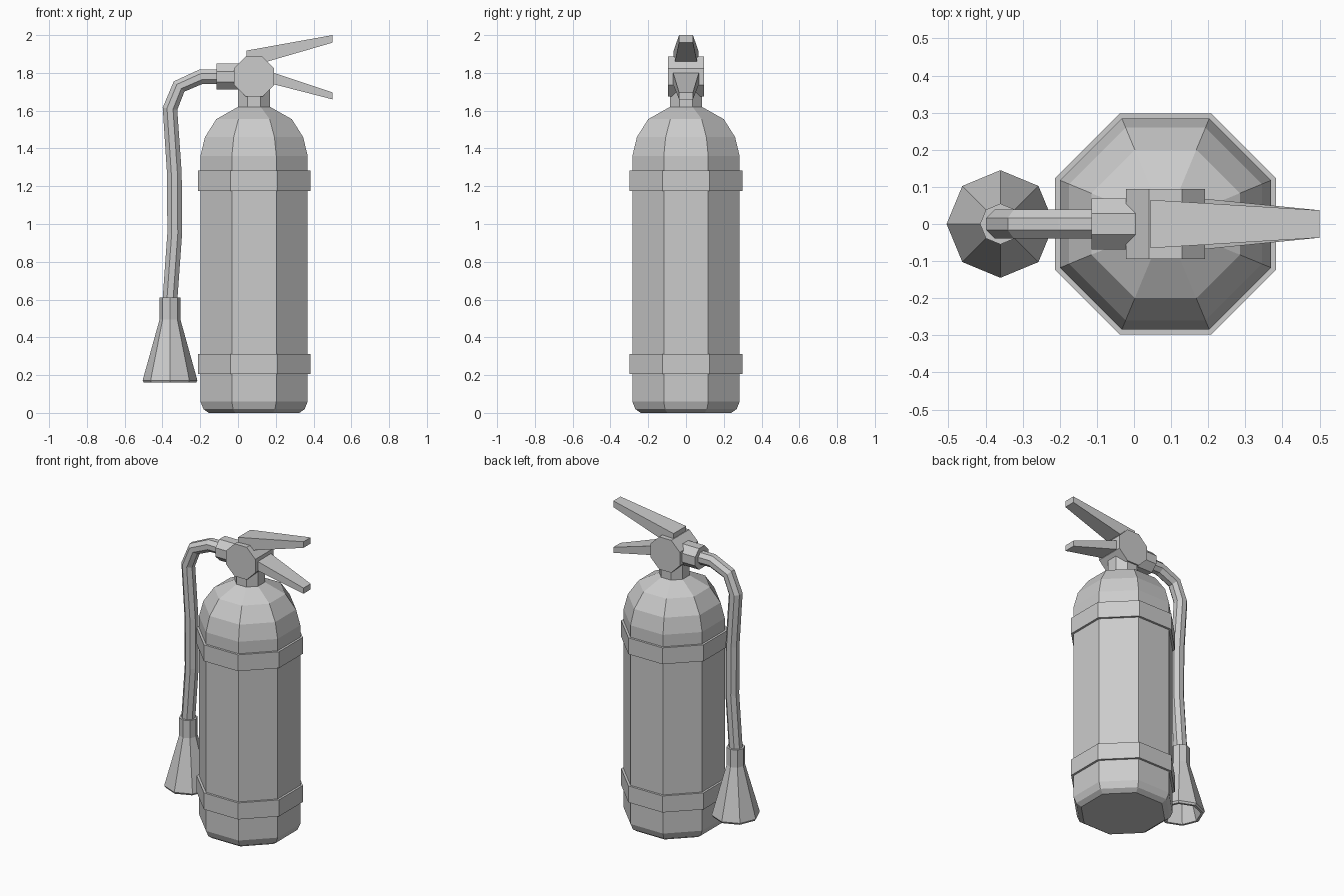
import bpy
import math
from mathutils import Vector

cube = bpy.data.objects.get("Cube")
if cube:
    bpy.data.objects.remove(cube, do_unlink=True)

grey = bpy.data.materials.new("plain grey")
grey.use_nodes = True
colour = (0.6, 0.6, 0.6, 1)
grey.diffuse_color = colour
grey.node_tree.nodes["Principled BSDF"].inputs["Base Color"].default_value = colour

SIDES = 8
FLAT = 1 / math.cos(math.pi / SIDES)  # flat-to-flat radius to corner radius
BODY_X = 0.085
HEAD_Z = 1.78
NOZZLE_X = -0.36


def add_mesh(name, verts, faces):
    mesh = bpy.data.meshes.new(name)
    mesh.from_pydata(verts, [], faces)
    mesh.materials.append(grey)
    obj = bpy.data.objects.new(name, mesh)
    bpy.context.collection.objects.link(obj)
    return obj


def loft(name, rings):
    """Skin a list of equal rings and close both ends."""
    n = len(rings[0])
    verts = [v for ring in rings for v in ring]
    faces = [tuple(reversed(range(n))), tuple(range(len(verts) - n, len(verts)))]
    for r in range(len(rings) - 1):
        for i in range(n):
            j = (i + 1) % n
            faces.append((r * n + i, r * n + j, r * n + n + j, r * n + n + i))
    return add_mesh(name, verts, faces)


def ring(centre, u, v, radius, turn=0.5):
    """Octagon around centre in the plane of u and v."""
    angles = [2 * math.pi * (i + turn) / SIDES for i in range(SIDES)]
    return [Vector(centre) + radius * (math.cos(a) * Vector(u) + math.sin(a) * Vector(v))
            for a in angles]


X, Y, Z = Vector((1, 0, 0)), Vector((0, 1, 0)), Vector((0, 0, 1))


def lathe(name, x, profile, turn=0.5):
    scale = FLAT if turn else 1
    return loft(name, [ring((x, 0, z), X, Y, r * scale, turn) for r, z in profile])


# Tank with domed shoulder, neck and two straps
lathe("tank", BODY_X, [(0.24, 0), (0.268, 0.02), (0.284, 0.06), (0.284, 1.36),
                       (0.26, 1.46), (0.2, 1.555), (0.085, 1.62)])
lathe("neck", BODY_X, [(0.085, 1.61), (0.085, 1.72)])
for name, low, high in (("lower_strap", 0.205, 0.313), ("upper_strap", 1.175, 1.282)):
    lathe(name, BODY_X, [(0.298, low), (0.298, high)])

# Valve head facing front and hose connector facing sideways
loft("valve_head", [ring((BODY_X, y, HEAD_Z), Z, X, 0.106 * FLAT) for y in (-0.094, 0.094)])
loft("hose_connector", [ring((x, 0, HEAD_Z), Y, Z, 0.069 * FLAT) for x in (-0.115, 0.01)])

# Hose swept along a bent path
path = [Vector((x, 0, z)) for x, z in ((-0.1, 1.78), (-0.195, 1.78), (-0.312, 1.728),
                                       (-0.36, 1.61), (-0.337, 1.27), (-0.335, 0.95),
                                       (-0.36, 0.6))]
hose_rings = []
for i, point in enumerate(path):
    before = (point - path[max(i - 1, 0)]).normalized()
    after = (path[min(i + 1, len(path) - 1)] - point).normalized()
    along = (before + after).normalized()
    hose_rings.append(ring(point, Y, along.cross(Y), 0.039 * FLAT))
loft("hose", hose_rings)

# Hollow flared nozzle with a collar
lathe("nozzle", NOZZLE_X, [(0.055, 0.61), (0.055, 0.495), (0.145, 0.172), (0.138, 0.16),
                           (0.122, 0.16), (0.04, 0.45)][::-1], 0)


# Tapered levers
def lever(name, inner, outer, wide, narrow):
    rings = []
    for (x, low, high), w in ((inner, wide), (outer, narrow)):
        rings.append([(x, -w, low), (x, w, low), (x, w, high), (x, -w, high)])
    loft(name, rings)


lever("upper_lever", (0.045, 1.828, 1.918), (0.5, 1.96, 2.0), 0.065, 0.037)
lever("lower_lever", (0.13, 1.755, 1.82), (0.5, 1.66, 1.697), 0.074, 0.037)
